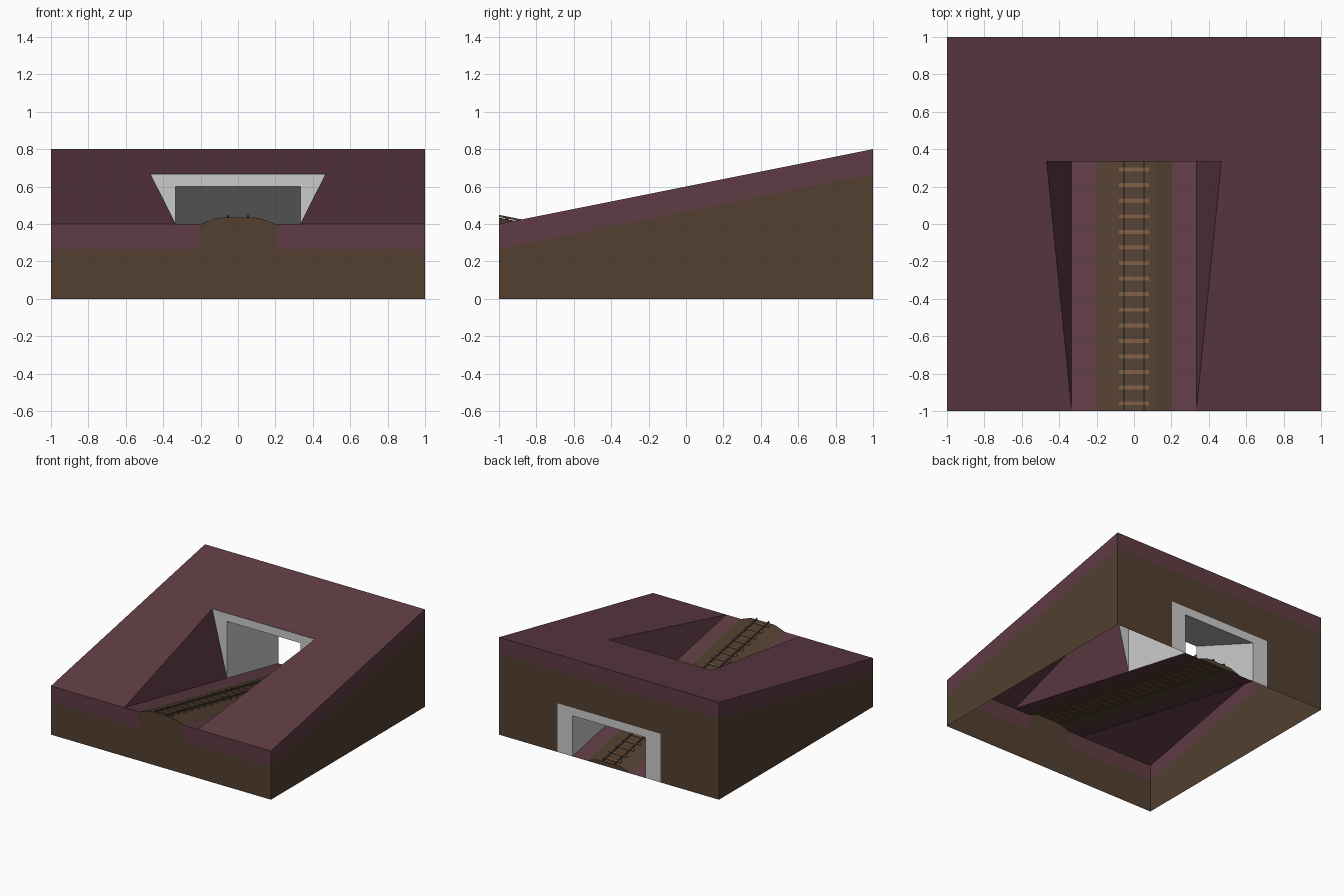
import bpy
from mathutils import Vector

if "Cube" in bpy.data.objects:
    bpy.data.objects.remove(bpy.data.objects["Cube"])

IN, OUT, BED = 0.333, 0.467, 0.2      # half widths: opening, portal, track bed
Y_PORTAL = 0.333


def hill(y):
    return 0.6 + 0.2 * y


def floor(y):
    return 0.2 - 0.2 * y


def material(name, rgb):
    m = bpy.data.materials.new(name)
    m.diffuse_color = (*rgb, 1)
    m.use_nodes = True
    m.node_tree.nodes["Principled BSDF"].inputs["Base Color"].default_value = m.diffuse_color
    return m


MAROON = material("turf", (0.115, 0.045, 0.058))
BROWN = material("earth", (0.085, 0.05, 0.03))
WOOD = material("wood", (0.21, 0.10, 0.05))
STEEL = material("steel", (0.06, 0.06, 0.065))


def mirror_loop(half):
    """Close a right-hand outline with its mirror image."""
    return half + [(-p[0], *p[1:]) for p in reversed(half)]


def sheet(name, faces, mat=None, mirror=False):
    """Faces are (outline, direction the face looks)."""
    verts, polys = [], []
    for loop, facing in faces:
        pts = [Vector(p) for p in loop]
        normal = sum((a.cross(b) for a, b in zip(pts, pts[1:] + pts[:1])), Vector())
        if normal.dot(Vector(facing)) < 0:
            pts.reverse()
        polys.append(range(len(verts), len(verts) + len(pts)))
        verts += pts
    me = bpy.data.meshes.new(name)
    me.from_pydata(verts, [], [list(p) for p in polys])
    ob = bpy.data.objects.new(name, me)
    bpy.context.collection.objects.link(ob)
    if mat:
        me.materials.append(mat)
    if mirror:
        ob.modifiers.new("mirror", 'MIRROR').use_mirror_merge = False
    return ob


def sloped_box(name, x0, x1, y0, y1, h0, h1, mat, mirror=False):
    """Box lying on the sloping track floor."""
    def p(x, y, h):
        return (x, y, floor(y) + h)
    faces = []
    for y, d in ((y0, -1), (y1, 1)):
        faces.append(([p(x0, y, h0), p(x1, y, h0), p(x1, y, h1), p(x0, y, h1)], (0, d, 0)))
    for x, d in ((x0, -1), (x1, 1)):
        faces.append(([p(x, y0, h0), p(x, y1, h0), p(x, y1, h1), p(x, y0, h1)], (d, 0, 0)))
    for h, d in ((h0, -1), (h1, 1)):
        faces.append(([p(x0, y0, h), p(x1, y0, h), p(x1, y1, h), p(x0, y1, h)], (0, 0, d)))
    return sheet(name, faces, mat, mirror)


UP, FRONT, BACK, RIGHT, LEFT = (0, 0, 1), (0, -1, 0), (0, 1, 0), (1, 0, 0), (-1, 0, 0)
T = 0.133                              # turf thickness

# Hillside with the cutting left out
sheet("hillside", [(mirror_loop([(x, y, hill(y)) for x, y in
      ((OUT, Y_PORTAL), (IN, -1), (1, -1), (1, 1))]), UP)], MAROON)

# Turf layer visible on the cut sides
sheet("turf_sides", [
    ([(BED, -1, 0.4 - T), (1, -1, 0.4 - T), (1, -1, 0.4), (BED, -1, 0.4)], FRONT),
    ([(1, -1, 0.4 - T), (1, 1, 0.8 - T), (1, 1, 0.8), (1, -1, 0.4)], RIGHT),
], MAROON, True)
sheet("turf_back", [(mirror_loop([(1, 1, 0.8 - T), (1, 1, 0.8)]), BACK)], MAROON)

# Earth below the turf, open underneath
sheet("earth_sides", [([(1, -1, 0), (1, 1, 0), (1, 1, 0.8 - T), (1, -1, 0.4 - T)], RIGHT)],
      BROWN, True)
bump = [(BED, 0), (0.12, 0.03), (0.09, 0.034)]      # half profile of the track bed
sheet("earth_front", [(mirror_loop([(1, -1, 0), (1, -1, 0.4 - T), (BED, -1, 0.4 - T)]
      + [(x, -1, 0.4 + h) for x, h in bump]), FRONT)], BROWN)
sheet("earth_back", [(mirror_loop([(OUT, 1, 0.4), (OUT, 1, 0), (1, 1, 0), (1, 1, 0.8 - T)]),
      BACK)], BROWN)

# Cutting walls and floor strips beside the track bed
sheet("cutting_walls", [([(IN, -1, 0.4), (IN, Y_PORTAL, floor(Y_PORTAL)),
      (OUT, Y_PORTAL, hill(Y_PORTAL))], LEFT)], MAROON, True)
sheet("cutting_floor", [([(BED, -1, 0.4), (IN, -1, 0.4), (IN, 1, 0), (BED, 1, 0)], UP)],
      MAROON, True)

# Track bed swept down the slope, closed at the back
profile = mirror_loop(bump)
sheet("track_bed", [([(a[0], -1, 0.4 + a[1]), (b[0], -1, 0.4 + b[1]),
                      (b[0], 1, b[1]), (a[0], 1, a[1])], UP)
                    for a, b in zip(profile, profile[1:])]
      + [([(x, 1, h) for x, h in profile], BACK)], BROWN)

# Portal frames and tunnel lining
fz = floor(Y_PORTAL)
sheet("front_portal", [(mirror_loop([(IN, Y_PORTAL, 0.6), (IN, Y_PORTAL, fz),
      (OUT, Y_PORTAL, hill(Y_PORTAL))]), FRONT)])
sheet("back_portal", [(mirror_loop([(IN, 1, 0.333), (IN, 1, 0), (OUT, 1, 0), (OUT, 1, 0.4)]),
      BACK)])
sheet("tunnel_walls", [([(IN, Y_PORTAL, fz), (IN, 1, 0), (IN, 1, 0.333), (IN, Y_PORTAL, 0.6)],
      LEFT)], None, True)
sheet("tunnel_ceiling", [([(-IN, Y_PORTAL, 0.6), (IN, Y_PORTAL, 0.6), (IN, 1, 0.333),
      (-IN, 1, 0.333)], (0, 0, -1))])

# Sleepers and rails
sleepers = sloped_box("sleepers", -0.08, 0.08, -0.969, -0.948, 0.03, 0.041, WOOD)
arr = sleepers.modifiers.new("repeat", 'ARRAY')
arr.count = 24
arr.use_relative_offset = False
arr.use_constant_offset = True
arr.constant_offset_displace = (0, 1 / 12, -0.2 / 12)
sloped_box("rails", 0.048, 0.058, -1, 1, 0.038, 0.049, STEEL, True)
